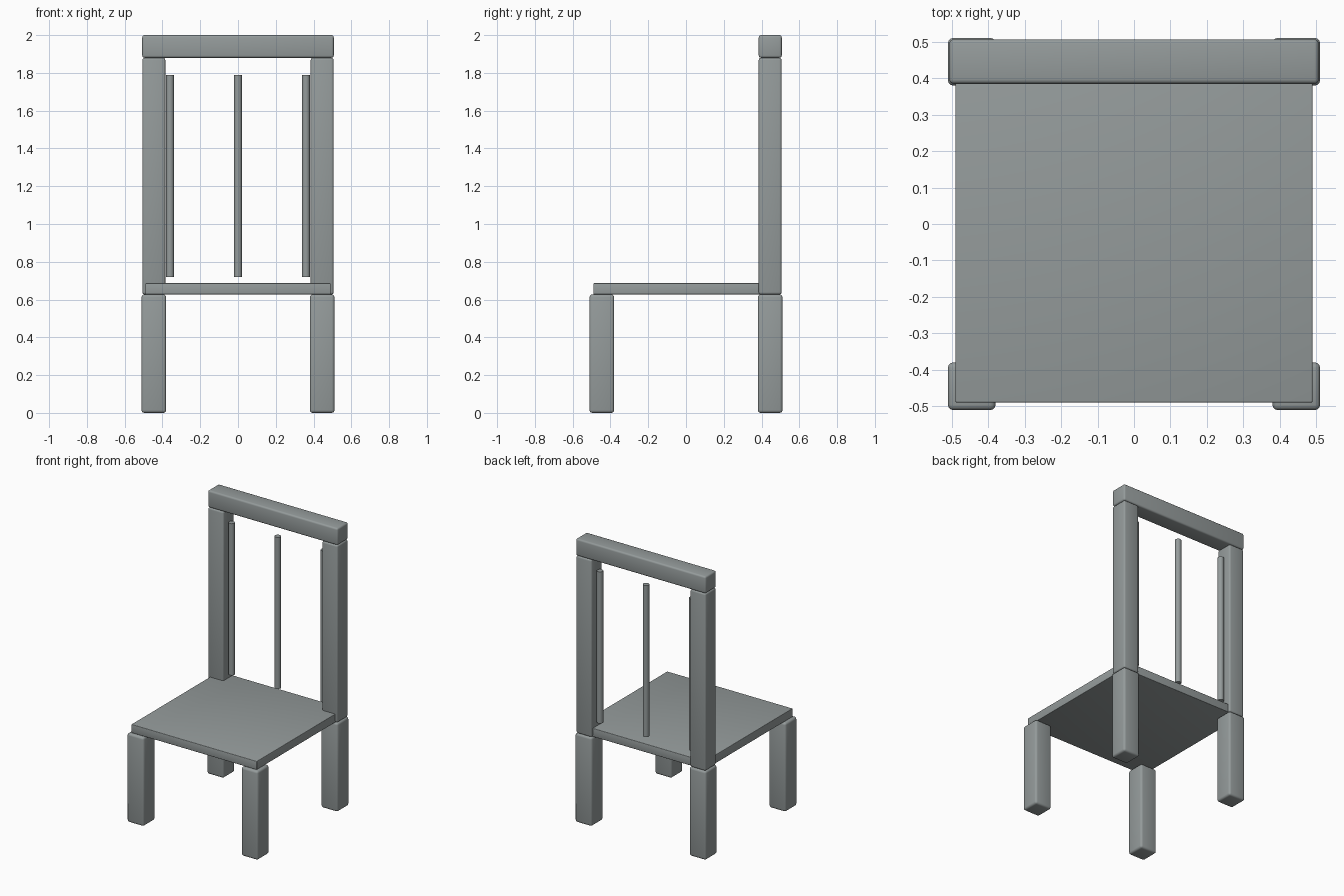
import bpy
import bmesh
import math

if "Cube" in bpy.data.objects:
    bpy.data.objects.remove(bpy.data.objects["Cube"])

# One grey finish for the whole chair
GREY = (0.30, 0.33, 0.33, 1)
grey = bpy.data.materials.new("grey_paint")
grey.use_nodes = True
grey.diffuse_color = GREY
grey.node_tree.nodes["Principled BSDF"].inputs["Base Color"].default_value = GREY


def finish(name, bm, centre):
    mesh = bpy.data.meshes.new(name)
    bm.to_mesh(mesh)
    bm.free()
    mesh.materials.append(grey)
    obj = bpy.data.objects.new(name, mesh)
    obj.location = centre
    bpy.context.collection.objects.link(obj)
    bpy.ops.object.select_all(action="DESELECT")
    obj.select_set(True)
    bpy.context.view_layer.objects.active = obj
    return obj


def block(name, low, high, bevel):
    """Box between two corners with softly rounded edges."""
    size = [b - a for a, b in zip(low, high)]
    bm = bmesh.ops.create_cube
    mesh = bmesh.new()
    bm(mesh, size=1)
    bmesh.ops.scale(mesh, vec=size, verts=mesh.verts)
    obj = finish(name, mesh, [(a + b) / 2 for a, b in zip(low, high)])
    mod = obj.modifiers.new("rounded_edges", "BEVEL")
    mod.width = bevel
    mod.segments = 3
    bpy.ops.object.modifier_apply(modifier=mod.name)
    bpy.ops.object.shade_smooth_by_angle(angle=math.radians(35))


def spindle(name, x, y, bottom, top, radius):
    """Thin upright round rod."""
    bm = bmesh.new()
    bmesh.ops.create_cone(bm, cap_ends=True, segments=32, radius1=radius,
                          radius2=radius, depth=top - bottom)
    finish(name, bm, (x, y, (bottom + top) / 2))
    bpy.ops.object.shade_smooth_by_angle(angle=math.radians(35))


INNER, OUTER = 0.38, 0.511
SEAT_BOTTOM, SEAT_TOP = 0.627, 0.687
RAIL_BOTTOM = 1.88

# Legs and back posts
for side, sx in (("left", 1), ("right", -1)):
    x0, x1 = sorted((sx * INNER, sx * OUTER))
    for end, sy in (("front", -1), ("back", 1)):
        y0, y1 = sorted((sy * INNER, sy * OUTER))
        block(f"{end}_{side}_leg", (x0, y0, 0), (x1, y1, SEAT_BOTTOM), 0.015)
    x0, x1 = sorted((sx * 0.385, sx * 0.506))
    block(f"{side}_back_post", (x0, 0.385, SEAT_BOTTOM),
          (x1, 0.506, RAIL_BOTTOM), 0.012)

# Seat and top rail
block("seat", (-0.49, -0.49, SEAT_BOTTOM), (0.49, 0.49, SEAT_TOP), 0.004)
block("top_rail", (-0.507, 0.385, RAIL_BOTTOM), (0.507, 0.507, 2), 0.012)

# Floating spindles of the backrest
for name, x in (("left", 0.36), ("middle", 0), ("right", -0.36)):
    spindle(f"{name}_spindle", x, 0.445, 0.72, 1.79, 0.021)
